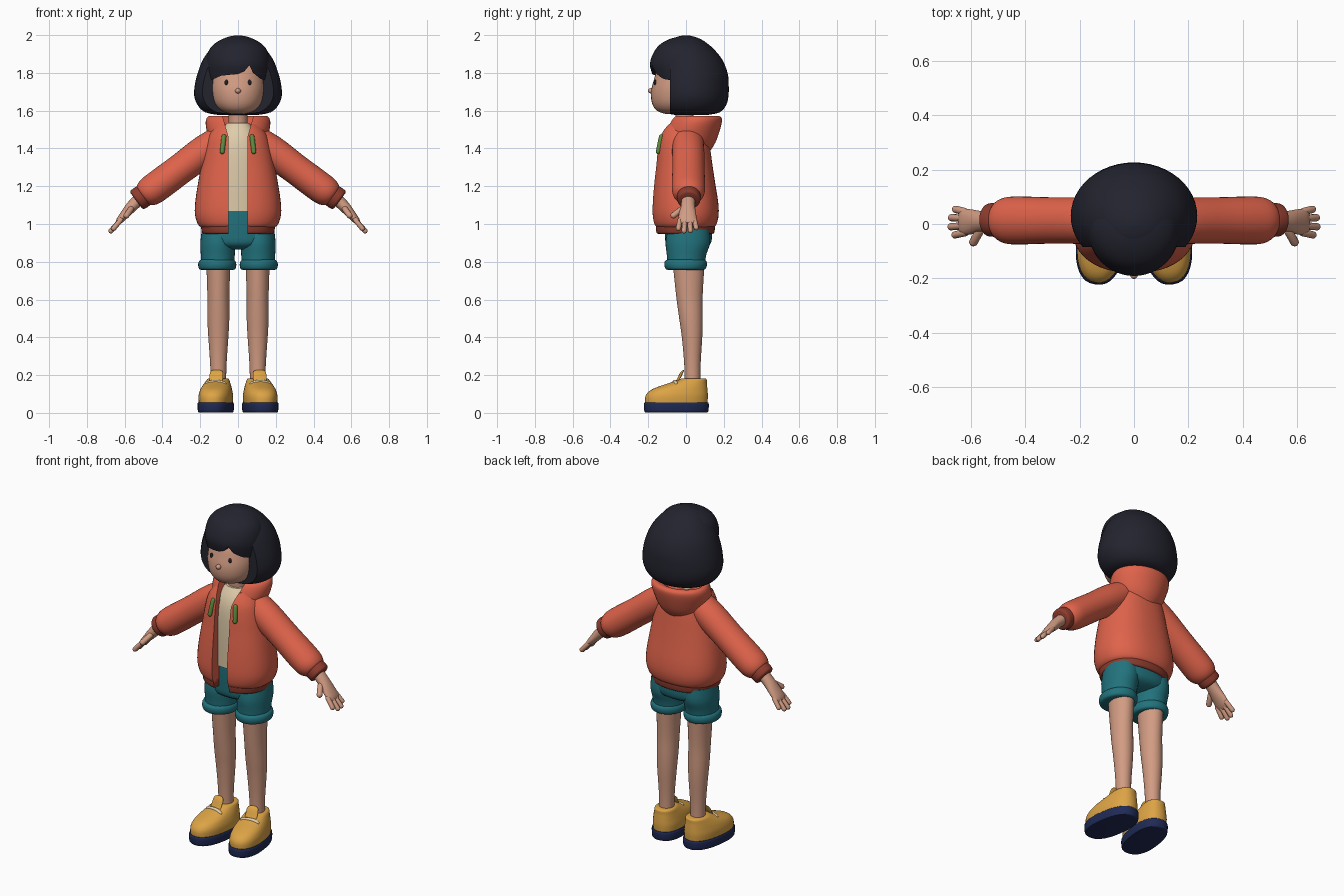
import bpy, bmesh, math
from mathutils import Vector, Matrix

X, Y = Vector((1, 0, 0)), Vector((0, 1, 0))


def material(name, rgb):
    m = bpy.data.materials.new(name)
    m.diffuse_color = (*rgb, 1)
    return m


ORANGE = material("coral jacket", (0.74, 0.125, 0.07))
RUST = material("rust trim", (0.27, 0.045, 0.027))
TEAL = material("teal cloth", (0.016, 0.17, 0.205))
SKIN = material("skin", (0.64, 0.33, 0.225))
BLACK = material("black hair", (0.017, 0.017, 0.028))
YELLOW = material("yellow shoe", (0.72, 0.37, 0.06))
NAVY = material("navy sole", (0.014, 0.023, 0.09))
CREAM = material("cream cloth", (0.74, 0.60, 0.40))
GREEN = material("green cord", (0.11, 0.26, 0.045))


def finish(name, bm, mat, mirror=False, xf=None):
    if xf:
        bm.transform(xf)
    if mirror:
        geo = bm.verts[:] + bm.edges[:] + bm.faces[:]
        new = bmesh.ops.duplicate(bm, geom=geo)["geom"]
        for v in new:
            if isinstance(v, bmesh.types.BMVert):
                v.co.x *= -1
    bmesh.ops.recalc_face_normals(bm, faces=bm.faces)
    me = bpy.data.meshes.new(name)
    bm.to_mesh(me)
    bm.free()
    ob = bpy.data.objects.new(name, me)
    bpy.context.collection.objects.link(ob)
    if mat:
        me.materials.append(mat)
    return ob


def loft(name, rows, mat, u=X, v=Y, p=2.0, n=36, sub=3, mirror=False, xf=None):
    """Smooth skin through superellipse rings (cx, cy, cz, ra, rb)."""
    R = [Vector(r) for r in rows]
    fine = []
    for i in range(len(R) - 1):
        a, b, c, d = R[max(i - 1, 0)], R[i], R[i + 1], R[min(i + 2, len(R) - 1)]
        for k in range(sub):
            t = k / sub
            fine.append(0.5 * (2 * b + (c - a) * t + (2 * a - 5 * b + 4 * c - d) * t * t
                               + (3 * b - a - 3 * c + d) * t ** 3))
    fine.append(R[-1])
    bm, rings = bmesh.new(), []
    for f in fine:
        ring = []
        for j in range(n):
            c, s = math.cos(j * math.tau / n), math.sin(j * math.tau / n)
            a = math.copysign(abs(c) ** (2 / p), c) * f[3]
            b = math.copysign(abs(s) ** (2 / p), s) * f[4]
            ring.append(bm.verts.new(Vector(f[:3]) + u * a + v * b))
        rings.append(ring)
    for r, q in zip(rings, rings[1:]):
        for j in range(n):
            bm.faces.new((r[j], r[(j + 1) % n], q[(j + 1) % n], q[j]))
    bm.faces.new(rings[0][::-1])
    bm.faces.new(rings[-1])
    return finish(name, bm, mat, mirror, xf)


def stack(name, rows, mat, cx=0.0, **kw):
    """Vertical loft from (z, cy, rx, ry)."""
    return loft(name, [(cx, y, z, a, b) for z, y, a, b in rows], mat, **kw)


def capsule(name, a, b, r, mat, **kw):
    a, b = Vector(a), Vector(b)
    d = (b - a).normalized()
    u = d.orthogonal().normalized()
    ends = [(-1, .02), (-.8, .6), (-.4, .92), (0, 1)]
    rows = [(*(a + d * r * (1 + o)), r * s, r * s) for o, s in ends]
    rows += [(*(b - d * r * (1 + o)), r * s, r * s) for o, s in ends[::-1]]
    return loft(name, rows, mat, u=u, v=d.cross(u), n=12, sub=1, **kw)


def ball(name, loc, size, mat, **kw):
    bm = bmesh.new()
    bmesh.ops.create_uvsphere(bm, u_segments=20, v_segments=12, radius=1)
    bm.transform(Matrix.Translation(loc) @ Matrix.Diagonal((*size, 1)))
    return finish(name, bm, mat, **kw)


def prism(name, pts, y0, y1):
    bm = bmesh.new()
    f = bm.faces.new([bm.verts.new((x, y0, z)) for x, z in pts])
    ext = bmesh.ops.extrude_face_region(bm, geom=[f])["geom"]
    bmesh.ops.translate(bm, vec=(0, y1 - y0, 0),
                        verts=[g for g in ext if isinstance(g, bmesh.types.BMVert)])
    return finish(name, bm, None)


def cut(cutter, *targets):
    for ob in targets:
        m = ob.modifiers.new("cut", "BOOLEAN")
        m.operation, m.solver, m.object = "DIFFERENCE", "EXACT", cutter
        bpy.context.view_layer.update()
        ev = ob.evaluated_get(bpy.context.evaluated_depsgraph_get())
        me = bpy.data.meshes.new_from_object(ev)
        ob.modifiers.clear()
        ob.data = me
    bpy.data.objects.remove(cutter)


# Head, face and neck
stack("head", [(1.583, -.06, .04, .05), (1.60, -.06, .09, .095), (1.64, -.055, .125, .125),
               (1.70, -.05, .139, .135), (1.76, -.045, .139, .126), (1.82, -.04, .125, .11),
               (1.90, -.03, .06, .06)], SKIN)
ball("nose", (0, -.185, 1.705), (.015, .017, .014), SKIN)
ball("eyes", (.062, -.164, 1.75), (.009, .007, .014), BLACK, mirror=True)
stack("neck", [(1.46, .0, .055, .055), (1.54, -.005, .05, .048), (1.63, -.015, .05, .048)], SKIN)

# Bobbed hair with a fringe
hair = stack("hair", [(1.578, .03, .11, .09), (1.592, .03, .175, .15), (1.63, .03, .214, .183),
                      (1.68, .03, .232, .195), (1.74, .03, .228, .196), (1.80, .03, .213, .19),
                      (1.87, .025, .186, .167), (1.93, .015, .143, .128), (1.97, .005, .098, .088),
                      (1.99, 0, .055, .05), (1.999, 0, .01, .01)], BLACK, n=48)
cut(prism("hair_cutter", [(-.4, 1.4), (.4, 1.4), (.4, 2.1), (-.4, 2.1)], -.4, -.085), hair)
fringe = stack("fringe", [(1.73, -.02, .148, .14), (1.79, -.02, .163, .158), (1.85, -.02, .169, .171),
                          (1.91, -.02, .158, .15), (1.95, -.02, .13, .118), (1.98, -.01, .08, .075),
                          (1.995, 0, .02, .02)], BLACK, n=48)
cut(prism("fringe_cutter", [(-.2, 1.745), (-.135, 1.765), (-.09, 1.785), (0, 1.795), (.035, 1.81),
                            (.06, 1.84), (.08, 1.80), (.12, 1.768), (.2, 1.745), (.2, 1.4), (-.2, 1.4)],
          -.4, -.06), fringe)

# Shirt and open hooded jacket
stack("shirt", [(1.07, 0, .15, .122), (1.25, -.003, .15, .122), (1.40, -.005, .13, .115),
                (1.48, -.005, .10, .095), (1.535, -.005, .06, .06)], CREAM, p=2.3)
jacket = stack("jacket", [(.982, -.005, .195, .152), (1.0, -.004, .213, .166), (1.05, -.003, .228, .176),
                          (1.12, -.004, .226, .174), (1.22, -.008, .211, .162), (1.32, -.01, .192, .149),
                          (1.40, -.012, .176, .14), (1.47, -.012, .155, .126), (1.53, -.005, .115, .10)],
               ORANGE, p=2.3, n=48)
hem = stack("jacket_hem", [(.948, -.005, .18, .145), (.953, -.005, .19, .154), (.975, -.005, .195, .158),
                           (.993, -.005, .198, .158)], RUST, p=2.3, n=48)
hood = stack("hood", [(1.39, .04, .10, .09), (1.43, .03, .14, .125), (1.48, .03, .162, .144),
                      (1.53, .045, .171, .143), (1.56, .053, .166, .136), (1.572, .05, .15, .12),
                      (1.56, .04, .125, .098), (1.525, .02, .09, .075), (1.505, 0, .05, .05)],
             ORANGE, n=48)
cut(prism("opening_cutter", [(-.05, .9), (.05, .9), (.05, 1.46), (.09, 1.6), (-.09, 1.6), (-.05, 1.46)],
          -.4, -.03), jacket, hem, hood)
capsule("drawstrings", (.073, -.128, 1.475), (.085, -.15, 1.37), .013, GREEN, mirror=True)

# Sleeves and cuffs
U = Vector((.6, 0, .8))
loft("sleeves", [(.05, .01, 1.475, .07, .08), (.17, .012, 1.392, .084, .085), (.30, .013, 1.295, .081, .085),
                 (.41, .013, 1.213, .082, .088), (.465, .013, 1.173, .079, .086), (.495, .014, 1.152, .066, .072),
                 (.505, .015, 1.145, .05, .055)], ORANGE, u=U, mirror=True)
loft("cuffs", [(.49, .015, 1.158, .05, .052), (.498, .015, 1.152, .06, .061), (.515, .015, 1.14, .062, .062),
               (.532, .015, 1.128, .06, .06), (.538, .015, 1.123, .05, .05)], RUST, u=U, mirror=True)

# Hands
loft("palms", [(.525, .012, 1.13, .033, .036), (.565, .01, 1.09, .03, .038), (.60, .008, 1.05, .024, .046),
               (.628, .008, 1.017, .018, .047), (.64, .008, 1.002, .01, .04)], SKIN,
     u=Vector((.78, 0, .625)), mirror=True)
for i, (y0, y1, tx, tz) in enumerate([(-.03, -.042, .667, .966), (-.005, -.011, .682, .953),
                                      (.02, .024, .68, .955), (.043, .056, .665, .97)]):
    capsule(f"finger_{i + 1}", (.612, y0, 1.032), (tx, y1, tz), .0135, SKIN, mirror=True)
capsule("thumbs", (.56, -.012, 1.088), (.597, -.078, 1.036), .016, SKIN, mirror=True)

# Shorts with rolled cuffs
stack("shorts_hips", [(.865, .01, .06, .06), (.89, .012, .165, .115), (.95, .013, .188, .125),
                      (1.03, .007, .178, .122), (1.075, .003, .16, .118)], TEAL, p=2.3)
stack("shorts_legs", [(.785, 0, .088, .098), (.84, .003, .09, .105), (.90, .01, .092, .118),
                      (.97, .013, .085, .11)], TEAL, cx=.107, mirror=True)
stack("shorts_cuffs", [(.757, -.002, .085, .095), (.764, -.002, .097, .107), (.785, -.002, .101, .113),
                       (.804, -.002, .096, .109), (.812, 0, .084, .096)], TEAL, cx=.11, mirror=True)

# Bare legs
stack("legs", [(.10, .035, .04, .042), (.25, .034, .043, .043), (.40, .032, .053, .054),
               (.50, .026, .058, .062), (.62, .018, .058, .07), (.80, .014, .064, .085)],
      SKIN, cx=.104, mirror=True)

# Shoes, turned out slightly, built around the heel
T = Matrix.Translation((.105, .04, 0)) @ Matrix.Rotation(math.radians(8), 4, "Z")
shoe = dict(mirror=True, xf=T)
stack("soles", [(.002, -.092, .082, .16), (.008, -.092, .09, .17), (.045, -.092, .092, .173),
                (.056, -.092, .088, .168)], NAVY, p=2.4, **shoe)
stack("shoe_uppers", [(.05, -.092, .086, .166), (.09, -.09, .088, .166), (.12, -.078, .082, .152),
                      (.14, -.056, .075, .128), (.158, -.03, .067, .10), (.178, -.003, .057, .072),
                      (.183, 0, .046, .06)], YELLOW, p=2.3, **shoe)
loft("shoe_tongues", [(0, -.105, .14, .034, .012), (0, -.08, .18, .036, .012), (0, -.063, .215, .034, .011),
                      (0, -.056, .225, .022, .006)], YELLOW, v=Vector((0, .85, .5)), **shoe)
for i, (y, z) in enumerate([(-.128, .148), (-.1, .165)]):
    rows = [(x, y, z - 3.5 * x * x, r, r) for x, r in
            [(-.058, .004), (-.05, .009), (-.025, .01), (0, .01), (.025, .01), (.05, .009), (.058, .004)]]
    loft(f"laces_{i + 1}", rows, CREAM, u=Y, v=Vector((0, 0, 1)), n=12, **shoe)

# Smooth shading with crisp cut edges
bpy.ops.object.select_all(action="SELECT")
bpy.context.view_layer.objects.active = jacket
bpy.ops.object.shade_smooth_by_angle(angle=math.radians(40))
